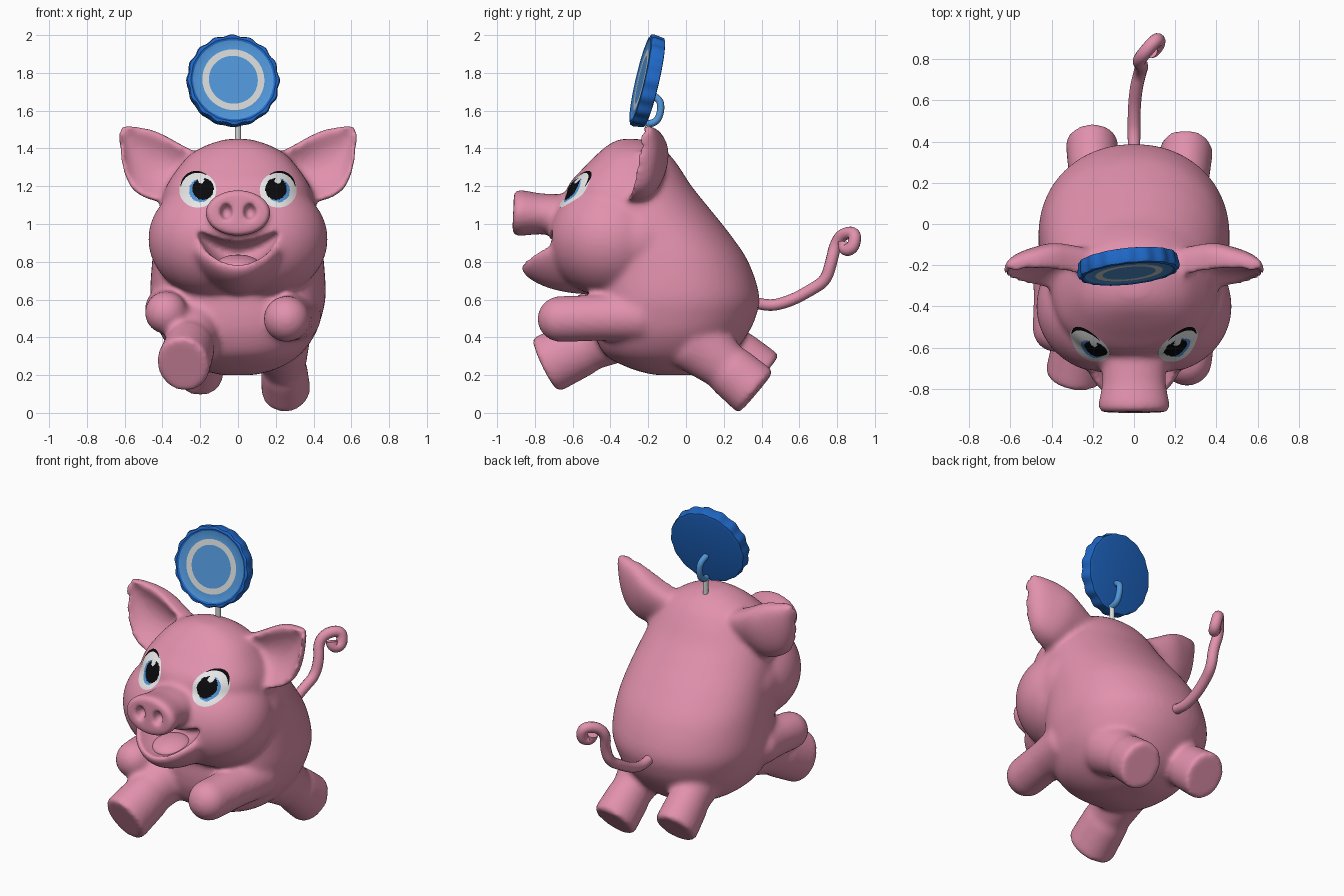
import bpy, bmesh
from math import sin, cos, pi, radians
from mathutils import Vector, Matrix, Euler
from mathutils.bvhtree import BVHTree

cube = bpy.data.objects.get("Cube")
if cube:
    bpy.data.objects.remove(cube, do_unlink=True)


def material(name, *rgb):
    m = bpy.data.materials.new(name)
    m.use_nodes = True
    m.diffuse_color = (*rgb, 1)
    m.node_tree.nodes["Principled BSDF"].inputs["Base Color"].default_value = (*rgb, 1)
    return m


pink = material("pink skin", .76, .285, .42)
rim_blue = material("rim blue", .014, .14, .58)
light_blue = material("light blue", .08, .3, .68)
grey = material("light grey", .66, .68, .68)
white = material("eye white", .8, .8, .8)
black = material("black", .003, .003, .004)


def make(name, bm, *mats):
    bmesh.ops.recalc_face_normals(bm, faces=bm.faces)
    mesh = bpy.data.meshes.new(name)
    bm.to_mesh(mesh)
    bm.free()
    for m in mats:
        mesh.materials.append(m)
    obj = bpy.data.objects.new(name, mesh)
    bpy.context.collection.objects.link(obj)
    return obj


def ellipsoid(bm, centre, radii, tilt=0, bend=0):
    mat = Matrix.LocRotScale(Vector(centre), Euler((radians(tilt), 0, 0)), Vector(radii))
    for v in bmesh.ops.create_uvsphere(bm, u_segments=48, v_segments=32, radius=1, matrix=mat)["verts"]:
        v.co.z += bend * (v.co.x - centre[0]) ** 2


def loft(bm, rings):
    rows = [[bm.verts.new(p) for p in ring] for ring in rings]
    n = len(rows[0])
    for a, b in zip(rows, rows[1:]):
        for i in range(n):
            bm.faces.new((a[i], a[(i + 1) % n], b[(i + 1) % n], b[i]))
    bm.faces.new(rows[0])
    bm.faces.new(rows[-1])


def spline(rows, steps=6):
    """Catmull-Rom interpolation of section tables."""
    out = []
    for i in range(len(rows) - 1):
        quad = rows[max(i - 1, 0)], rows[i], rows[i + 1], rows[min(i + 2, len(rows) - 1)]
        for k in range(steps):
            t = k / steps
            out.append([b + t * (c - a) / 2 + t * t * (a - 2.5 * b + 2 * c - d / 2)
                        + t ** 3 * (1.5 * (b - c) + (d - a) / 2) for a, b, c, d in zip(*quad)])
    return out + [rows[-1]]


def limb(bm, a, b, profile, squash=1, n=40):
    a, b = Vector(a), Vector(b)
    q = (b - a).to_track_quat('Z', 'Y')
    loft(bm, [[a.lerp(b, t) + q @ Vector((r * cos(k * 2 * pi / n), r * squash * sin(k * 2 * pi / n), 0))
               for k in range(n)] for t, r in profile])


def power(v, e):
    return abs(v) ** e * (1 if v > 0 else -1)


# Torso and skull: height, front y, back y, half width
body = bmesh.new()
sections = [(.2, -.16, .04, .08), (.23, -.28, .13, .2), (.3, -.42, .235, .32), (.4, -.48, .315, .4),
            (.5, -.5, .367, .44), (.62, -.5, .388, .464), (.8, -.5, .33, .455), (.95, -.54, .23, .435),
            (1.1, -.63, .11, .41), (1.2, -.625, .03, .38), (1.3, -.54, -.035, .315),
            (1.37, -.47, -.09, .25), (1.42, -.41, -.16, .16), (1.45, -.35, -.24, .06)]
N = 64
rings = []
for z, f, b, w in spline(sections):
    ring = []
    for k in range(N):
        c, d = cos(k * 2 * pi / N), sin(k * 2 * pi / N)
        e = .95 if d > 0 else .82
        ring.append((w * power(c, e), (f + b) / 2 + (b - f) / 2 * power(d, e), z))
    rings.append(ring)
loft(body, rings)

# Cheeks, jaw and snout
ellipsoid(body, (0, -.28, .92), (.455, .43, .32))
for s in (1, -1):
    ellipsoid(body, (s * .13, -.4, .92), (.345, .325, .31))
ellipsoid(body, (0, -.6, .742), (.25, .275, .108), -8, 2)
limb(body, (0, -.45, 1.04), (0, -.915, 1.06),
     [(0, .21), (.45, .155), (.7, .155), (.92, .175), (.98, .172), (1, .155)], .7)

# Ears: lower edge x z, upper edge x z, depth, thickness
ear = [(.2, 1.13, .18, 1.36, -.27, 1.1), (.33, 1.13, .3, 1.42, -.25, 1.15), (.45, 1.125, .38, 1.465, -.235, 1.1),
       (.555, 1.18, .46, 1.5, -.23, .9), (.605, 1.28, .54, 1.515, -.23, .7), (.627, 1.4, .59, 1.522, -.237, .55),
       (.635, 1.48, .615, 1.525, -.24, .45)]
for s in (1, -1):
    rings = []
    for lx, lz, ux, uz, y, thick in spline(ear):
        ring = []
        for k in range(N):
            c, d = cos(k * 2 * pi / N), sin(k * 2 * pi / N)
            dy = .12 * d ** .6 if d > 0 else .1 * d * d - .06 * abs(d) ** .35
            ring.append((s * ((lx + ux) / 2 + c * (ux - lx) / 2), y + thick * (dy + .04 * c),
                         (lz + uz) / 2 + c * (uz - lz) / 2))
        rings.append(ring)
    loft(body, rings)

# Arms
for a, b, r in (((.31, -.22, .51), (.257, -.665, .497), .122), ((-.37, -.2, .55), (-.38, -.51, .53), .113)):
    limb(body, a, b, [(0, r * 1.1), (.5, r), (1, r)])
    ellipsoid(body, a, (r, r, r))
    ellipsoid(body, b, (r, r, r))

# Raised leg and rear legs
for a, b, r in (((-.21, -.3, .47), (-.292, -.745, .252), .137),
                ((.23, .05, .38), (.255, .372, .108), .126),
                ((-.19, .08, .46), (-.205, .405, .194), .124)):
    limb(body, a, b, [(0, r * 1.2), (.5, r * .92), (.58, r * .98), (.95, r * 1.03), (1, r * 1.02)], 1.13)

skin = make("body", body, pink)

# Mouth and nostril cutters
cut = bmesh.new()
ellipsoid(cut, (0, -.75, .84), (.225, .18, .07), 0, 2.3)
for s in (1, -1):
    ellipsoid(cut, (s * .062, -.92, 1.065), (.034, .06, .045))
cutter = make("mouth_cutter", cut)
cutter.hide_render = True


def remesh(size):
    m = skin.modifiers.new("Remesh", 'REMESH')
    m.mode = 'VOXEL'
    m.voxel_size = size


def smooth(count):
    m = skin.modifiers.new("Smooth", 'SMOOTH')
    m.iterations = count


# Blend the parts into one skin, cut it, then soften
remesh(.014)
smooth(10)
m = skin.modifiers.new("Mouth", 'BOOLEAN')
m.operation = 'DIFFERENCE'
m.object = cutter
remesh(.013)
smooth(4)
deps = bpy.context.evaluated_depsgraph_get()
baked = bpy.data.meshes.new_from_object(skin.evaluated_get(deps))
skin.modifiers.clear()
skin.data = baked
baked.materials.clear()
baked.materials.append(pink)
for p in baked.polygons:
    p.use_smooth = True
    p.material_index = 0
bpy.data.objects.remove(cutter, do_unlink=True)

# Tongue
bm = bmesh.new()
ellipsoid(bm, (0, -.68, .79), (.11, .12, .045), 8)
tongue = make("tongue", bm, pink)
tongue.data.shade_smooth()

# Eyes and lashes: thin plates laid on the face
tree = BVHTree.FromPolygons([v.co for v in baked.vertices], [p.vertices for p in baked.polygons])


def on_face(x, z, lift):
    hit = tree.ray_cast(Vector((x, -.72, z)), Vector((0, 1, 0)))[0]
    return (x, (hit.y if hit and hit.y < -.42 else -.62) - lift, z)


def plate(name, grid, mats, rule):
    bm = bmesh.new()
    rows = [[bm.verts.new(p) for p in row] for row in grid]
    for a, b in zip(rows, rows[1:]):
        for i in range(len(a) - 1):
            f = bm.faces.new((a[i], b[i], b[i + 1], a[i + 1]))
            f.smooth = True
            f.material_index = rule(f.calc_center_median())
    bmesh.ops.remove_doubles(bm, verts=bm.verts, dist=.0001)
    obj = make(name, bm, *mats)
    if sum(p.normal.y for p in obj.data.polygons) > 0:
        obj.data.flip_normals()


EZ = 1.18
for s, side in ((1, "left"), (-1, "right")):
    ex, px = s * .213, s * .193 + .008

    def eye_colour(c):
        dx, dz = c.x - px, c.z - EZ - .006
        if (dx - s * .01) ** 2 + (dz - .045) ** 2 < .017 ** 2:
            return 0
        if (dx / .056) ** 2 + (dz / .058) ** 2 < 1:
            return 2
        if ((dx - s * .014) / .06) ** 2 + ((dz + .008) / .062) ** 2 < 1:
            return 1
        return 0

    grid = [[on_face(ex + .098 * r / 24 * cos(k * pi / 32), EZ + .093 * r / 24 * sin(k * pi / 32),
                     .004 + .008 * (1 - (r / 24) ** 2)) for k in range(65)] for r in range(25)]
    plate(side + "_eye", grid, (white, light_blue, black), eye_colour)
    lash = []
    for w in (0, 1):
        row = []
        for k in range(25):
            a = radians(12 + 108 * k / 24)
            r = .091 + w * .012 * sin(pi * (k + 2) / 28)
            row.append(on_face(ex + s * r * cos(a), EZ + r * sin(a), .009))
        lash.append(row)
    plate(side + "_lash", lash, (black,), lambda c: 0)


def tube(name, points, radius, mat, taper=1):
    curve = bpy.data.curves.new(name, 'CURVE')
    curve.dimensions = '3D'
    curve.bevel_depth = radius
    curve.bevel_resolution = 4
    curve.use_fill_caps = True
    sp = curve.splines.new('NURBS')
    sp.points.add(len(points) - 1)
    for i, (p, co) in enumerate(zip(sp.points, points)):
        p.co = (*co, 1)
        p.radius = 1 + (taper - 1) * i / (len(points) - 1)
    sp.use_endpoint_u = True
    sp.order_u = 3
    curve.materials.append(mat)
    bpy.context.collection.objects.link(bpy.data.objects.new(name, curve))


# Curly tail
tube("tail", [(0, .32, .6), (0, .42, .56), (0, .55, .59), (.01, .66, .65), (.03, .74, .7), (.04, .77, .8),
              (.02, .79, .89), (.05, .83, .95), (.11, .9, .955), (.125, .885, .87), (.09, .835, .86),
              (.08, .84, .9)], .03, pink, 1.15)

# Stem and hook behind the cap
tube("stem", [(0, -.2, 1.4), (0, -.2, 1.54)], .016, grey)
tube("hook", [(0, -.21, 1.53), (0, -.16, 1.53), (0, -.13, 1.6), (-.01, -.14, 1.67), (-.02, -.2, 1.69)],
     .019, light_blue)

# Crimped cap with an inset front and a plain ring
bm = bmesh.new()
M = 128
profile = [(-.04, .222, 0), (-.036, .239, .5), (.02, .245, 1), (.036, .239, 1), (.04, .225, .3), (.034, .214, 0),
           (.034, .165, 0), (.034, .13, 0)]
loft(bm, [[((r + b * .005 * cos(k * 2 * pi * 16 / M)) * cos(k * 2 * pi / M),
            (r + b * .005 * cos(k * 2 * pi * 16 / M)) * sin(k * 2 * pi / M), z) for k in range(M)]
          for z, r, b in profile])
for f in bm.faces:
    c = f.calc_center_median()
    rad = c.xy.length
    if c.z > .033 and rad < .214:
        f.material_index = 2 if .13 < rad < .165 else 1
    f.smooth = True
cap = make("cap", bm, rim_blue, light_blue, grey)
cap.matrix_world = Matrix.LocRotScale(Vector((-.028, -.205, 1.756)),
                                      Euler((radians(77), 0, radians(6))), Vector((1, 1, 1)))
cap.data.set_sharp_from_angle(angle=radians(35))
